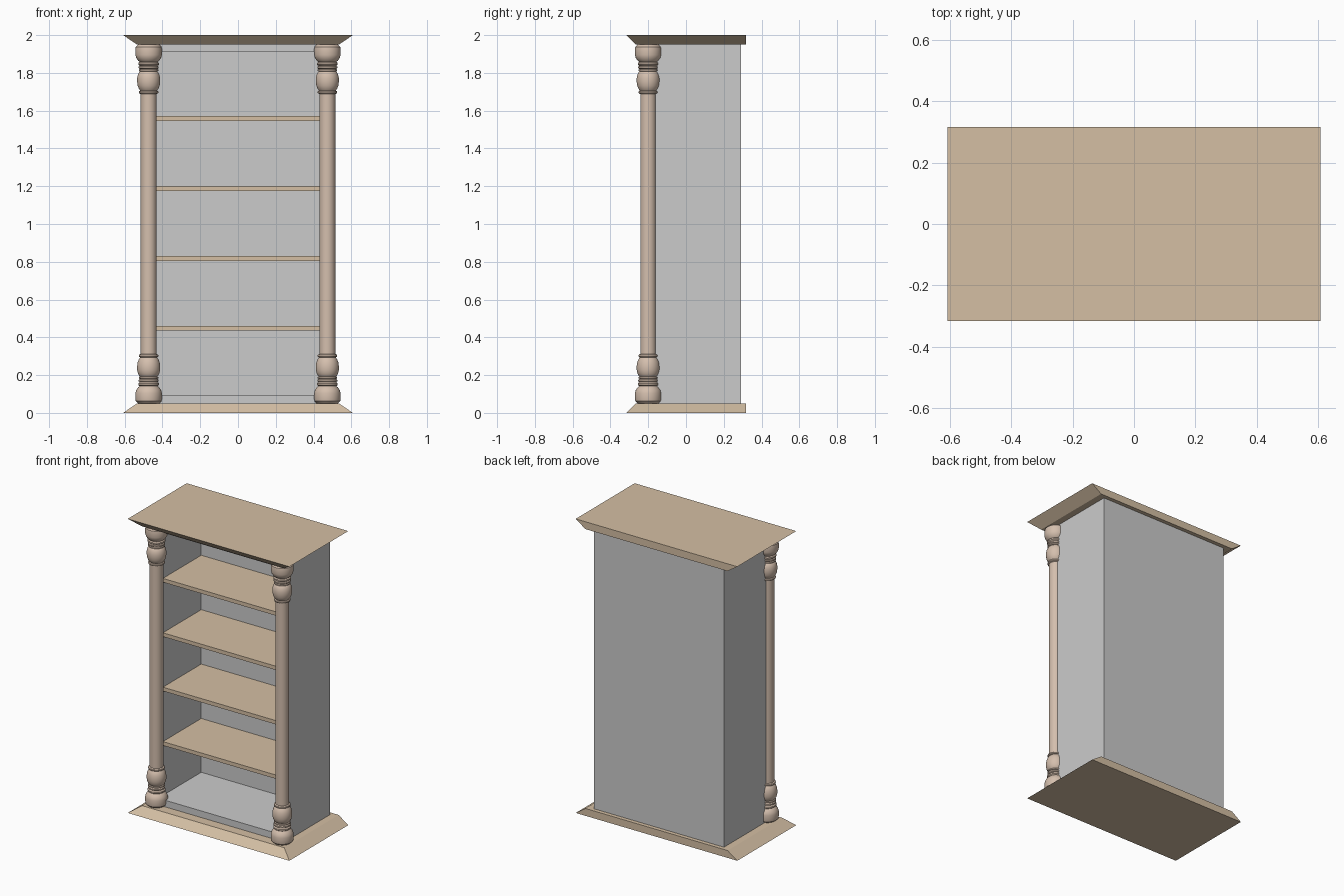
import bpy, bmesh, math

if "Cube" in bpy.data.objects:
    bpy.data.objects.remove(bpy.data.objects["Cube"])


def material(name, rgb):
    m = bpy.data.materials.new(name)
    m.diffuse_color = (*rgb, 1)
    m.use_nodes = True
    m.node_tree.nodes["Principled BSDF"].inputs["Base Color"].default_value = m.diffuse_color
    return m


wood = material("wood", (0.66, 0.52, 0.37))
turned_wood = material("turned_wood", (0.66, 0.52, 0.42))


def mesh_object(name, bm, mat=None):
    bmesh.ops.recalc_face_normals(bm, faces=bm.faces)
    me = bpy.data.meshes.new(name)
    bm.to_mesh(me)
    bm.free()
    ob = bpy.data.objects.new(name, me)
    bpy.context.collection.objects.link(ob)
    if mat:
        me.materials.append(mat)
    return ob


def box(name, lo, hi, mat=None):
    bm = bmesh.new()
    bmesh.ops.create_cube(bm, size=1)
    for v in bm.verts:
        v.co = [lo[i] if v.co[i] < 0 else hi[i] for i in range(3)]
    return mesh_object(name, bm, mat)


def slab(name, z_wide, z_narrow):
    """Board bevelled on the front and both sides, straight at the back."""
    bm = bmesh.new()
    rings = []
    for z, x, y in ((z_wide, 0.608, -0.317), (z_narrow, 0.535, -0.267)):
        rings.append([bm.verts.new(p) for p in
                      ((-x, y, z), (x, y, z), (x, 0.317, z), (-x, 0.317, z))])
    bm.faces.new(rings[0])
    bm.faces.new(rings[1])
    for i in range(4):
        j = (i + 1) % 4
        bm.faces.new((rings[0][i], rings[0][j], rings[1][j], rings[1][i]))
    return mesh_object(name, bm, wood)


# Plinth and cornice
slab("plinth", 0, 0.05)
slab("cornice", 2, 1.95)

# Open-fronted case: box whose front is inset, then pushed inwards
OUT, IN, FRONT, BACK = 0.489, 0.46, -0.20, 0.29
bm = bmesh.new()
bmesh.ops.create_cube(bm, size=1)
for v in bm.verts:
    v.co = (math.copysign(OUT, v.co.x), FRONT if v.co.y < 0 else BACK,
            0.05 if v.co.z < 0 else 1.95)
bm.normal_update()
front = min(bm.faces, key=lambda f: f.calc_center_median().y)
bmesh.ops.inset_region(bm, faces=[front], thickness=0.029)
for v in front.verts:
    v.co.x = math.copysign(IN, v.co.x)
    v.co.z = 0.095 if v.co.z < 1 else 1.91
inner = bmesh.ops.extrude_discrete_faces(bm, faces=[front])["faces"][0]
for v in inner.verts:
    v.co.y = 0.262
mesh_object("case", bm)

# Shelves
for i in range(4):
    z = 0.435 + 0.37 * i
    box(f"shelf_{i + 1}", (-IN, -0.15, z), (IN, 0.262, z + 0.026), wood)

# Turned columns: lower half profile (radius, height), mirrored about z = 1
half = [(0.055, 0.05), (0.068, 0.062), (0.070, 0.075), (0.070, 0.105),
        (0.066, 0.12), (0.056, 0.135), (0.048, 0.142)]
for zc, r, h in ((0.152, 0.055, 0.009), (0.171, 0.053, 0.008), (0.186, 0.052, 0.006)):
    half += [(r - 0.006, zc - h), (r, zc - h / 2), (r, zc + h / 2), (r - 0.006, zc + h)]
half += [(0.050, 0.196), (0.057, 0.21), (0.061, 0.228), (0.061, 0.248),
         (0.058, 0.268), (0.051, 0.285), (0.044, 0.294),
         (0.050, 0.297), (0.052, 0.302), (0.050, 0.308), (0.042, 0.312)]
profile = half + [(r, 2 - z) for r, z in reversed(half)]


def column(name, cx, cy, sides=32):
    bm = bmesh.new()
    rings = []
    for r, z in profile:
        rings.append([bm.verts.new((cx + r * math.cos(2 * math.pi * k / sides),
                                    cy + r * math.sin(2 * math.pi * k / sides), z))
                      for k in range(sides)])
    for a, b in zip(rings, rings[1:]):
        for k in range(sides):
            n = (k + 1) % sides
            bm.faces.new((a[k], a[n], b[n], b[k]))
    bm.faces.new(rings[0])
    bm.faces.new(rings[-1])
    ob = mesh_object(name, bm, turned_wood)
    bpy.ops.object.select_all(action='DESELECT')
    bpy.context.view_layer.objects.active = ob
    ob.select_set(True)
    bpy.ops.object.shade_smooth_by_angle(angle=math.radians(35))


for side, sx in (("left", -1), ("right", 1)):
    column(f"{side}_column", sx * 0.473, -0.20)
